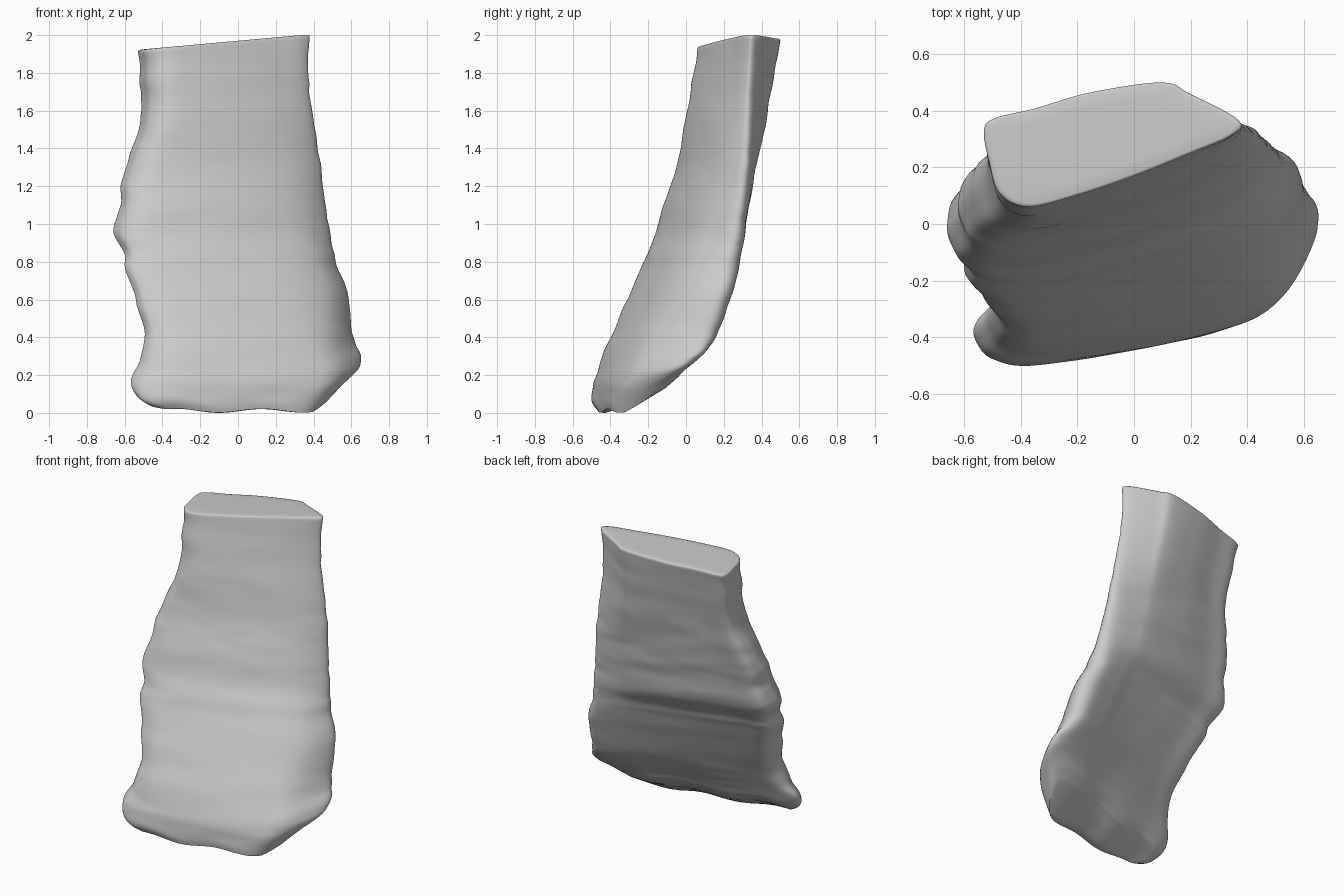
import bpy
import bmesh
import math
from mathutils import Vector, noise

cube = bpy.data.objects.get("Cube")
if cube:
    bpy.data.objects.remove(cube, do_unlink=True)

# Extents by height: z, left, right, front, back, outline (0 low, 1 middle, 2 high)
LEVELS = [
    (0, -.49, .5, -.475, -.11, 0),
    (.05, -.54, .56, -.495, -.04, 0),
    (.14, -.56, .63, -.49, .02, 0),
    (.24, -.53, .65, -.46, .085, .1),
    (.38, -.49, .61, -.405, .155, .3),
    (.6, -.54, .585, -.31, .235, .8),
    (.76, -.6, .54, -.24, .285, 1),
    (.84, -.6, .515, -.205, .295, 1.1),
    (.95, -.66, .49, -.165, .315, 1.3),
    (1.1, -.625, .465, -.12, .34, 1.35),
    (1.22, -.62, .45, -.075, .36, 1.4),
    (1.35, -.575, .435, -.035, .385, 1.5),
    (1.55, -.515, .4, -.005, .425, 1.7),
    (1.8, -.515, .37, .04, .47, 1.9),
    (1.96, -.53, .38, .06, .5, 2),
]
# Outlines within the unit square, starting at the left edge, going along the back
LOW = [(0, .26), (.05, .37), (.2, .48), (.45, .65), (.68, .82), (.8, .92), (.95, 1),
       (1, .85), (.9, .43), (.75, .24), (.42, .07), (.16, 0), (.05, .05), (.01, .14)]
MIDDLE = [(0, .17), (.03, .42), (.2, .52), (.45, .68), (.68, .84), (.8, .93), (.94, 1),
          (1, .86), (.92, .53), (.73, .29), (.43, .1), (.16, 0), (.05, .02), (.01, .08)]
HIGH = [(0, .61), (.04, .71), (.2, .79), (.42, .92), (.7, 1), (.81, .91), (1, .7),
        (.98, .58), (.81, .43), (.59, .25), (.36, .09), (.17, 0), (.06, .11), (.02, .36)]


def spline(points, steps, closed):
    """Sample a smooth curve through the points."""
    pts = [Vector(p) for p in points]
    n = len(pts)

    def pick(i):
        return pts[i % n] if closed else pts[max(0, min(n - 1, i))]
    out = []
    for i in range(n if closed else n - 1):
        a, b, c, d = (pick(i + k) for k in (-1, 0, 1, 2))
        for s in range(steps):
            t = s / steps
            out.append(b + (c - a) * t / 2 + (a * 2 - b * 5 + c * 4 - d) * t * t / 2
                       + (b * 3 - a - c * 3 + d) * t ** 3 / 2)
    return out if closed else out + [pts[-1]]


low, middle, high = (spline(outline, 7, True) for outline in (LOW, MIDDLE, HIGH))


def settle(x, y, z):
    """Tilt the top cut and raise the back of the underside."""
    base = max(0, 1 - z / .5) ** 2
    lift = .6 * max(0, y + .4 - .2 * x) + .01 * (1 - math.cos((x + .1) * 14))
    tilt = .09 * x * max(0, (z - 1.4) / .56)
    return Vector((x, y, z + lift * base + tilt))


def fill(values):
    """Stretch values to span exactly 0 to 1."""
    least, most = min(values), max(values)
    return [(v - least) / (most - least) for v in values]


def section(level):
    z, left, right, front, back, shape = level
    below, above = (low, middle) if shape < 1 else (middle, high)
    t = shape if shape < 1 else shape - 1
    outline = [a.lerp(b, t) for a, b in zip(below, above)]
    ring = []
    for u, v in zip(fill([p.x for p in outline]), fill([p.y for p in outline])):
        x, y = left + (right - left) * u, front + (back - front) * v
        # Sideways wrinkles, strongest at the narrow ends
        rough = .006 + .03 * abs(u - .5) ** 2
        p = Vector((x * 2, y * 2, z * 7))
        bump = rough * noise.noise(p) + .5 * rough * noise.noise(p * 2.3)
        away = Vector((u - .5, v - .5)).normalized() * bump * min(1, (2 - z) * 4)
        ring.append(settle(x + away.x, y + away.y, z))
    return ring


bm = bmesh.new()
rings = [section(level) for level in spline(LEVELS, 6, False)]

# Underside closes inwards in shrinking rings
first = rings[0]
mid = sum(first, Vector()) / len(first)
for k in (.93, .8, .6, .35, .1):
    inner = []
    for p in first:
        q = mid.lerp(p, k)
        inner.append(settle(q.x, q.y, -.01 * (1 - k)))
    rings.insert(0, inner)

# Top cut has a narrow rounded rim and a nearly flat face
last = rings[-1]
mid = sum(last, Vector()) / len(last)
for k, rise in ((.985, .006), (.95, .008), (.7, .008), (.4, .008), (.1, .008)):
    rings.append([mid.lerp(p, k) + Vector((0, 0, rise)) for p in last])

verts = [[bm.verts.new(p) for p in ring] for ring in rings]
count = len(low)
for a, b in zip(verts, verts[1:]):
    for i in range(count):
        j = (i + 1) % count
        bm.faces.new((a[i], a[j], b[j], b[i]))
bm.faces.new(verts[0])
bm.faces.new(verts[-1])
bmesh.ops.recalc_face_normals(bm, faces=bm.faces)

# Rest on the ground
ground = min(v.co.z for v in bm.verts)
for v in bm.verts:
    v.co.z -= ground

mesh = bpy.data.meshes.new("slab_body")
bm.to_mesh(mesh)
bm.free()
body = bpy.data.objects.new("slab_body", mesh)
bpy.context.collection.objects.link(body)

# One plain grey
grey = bpy.data.materials.new("plain_grey")
grey.use_nodes = True
colour = (.6, .6, .6, 1)
grey.diffuse_color = colour
grey.node_tree.nodes["Principled BSDF"].inputs["Base Color"].default_value = colour
mesh.materials.append(grey)

bpy.ops.object.select_all(action='DESELECT')
body.select_set(True)
bpy.context.view_layer.objects.active = body
bpy.ops.object.shade_smooth_by_angle(angle=math.radians(60))
